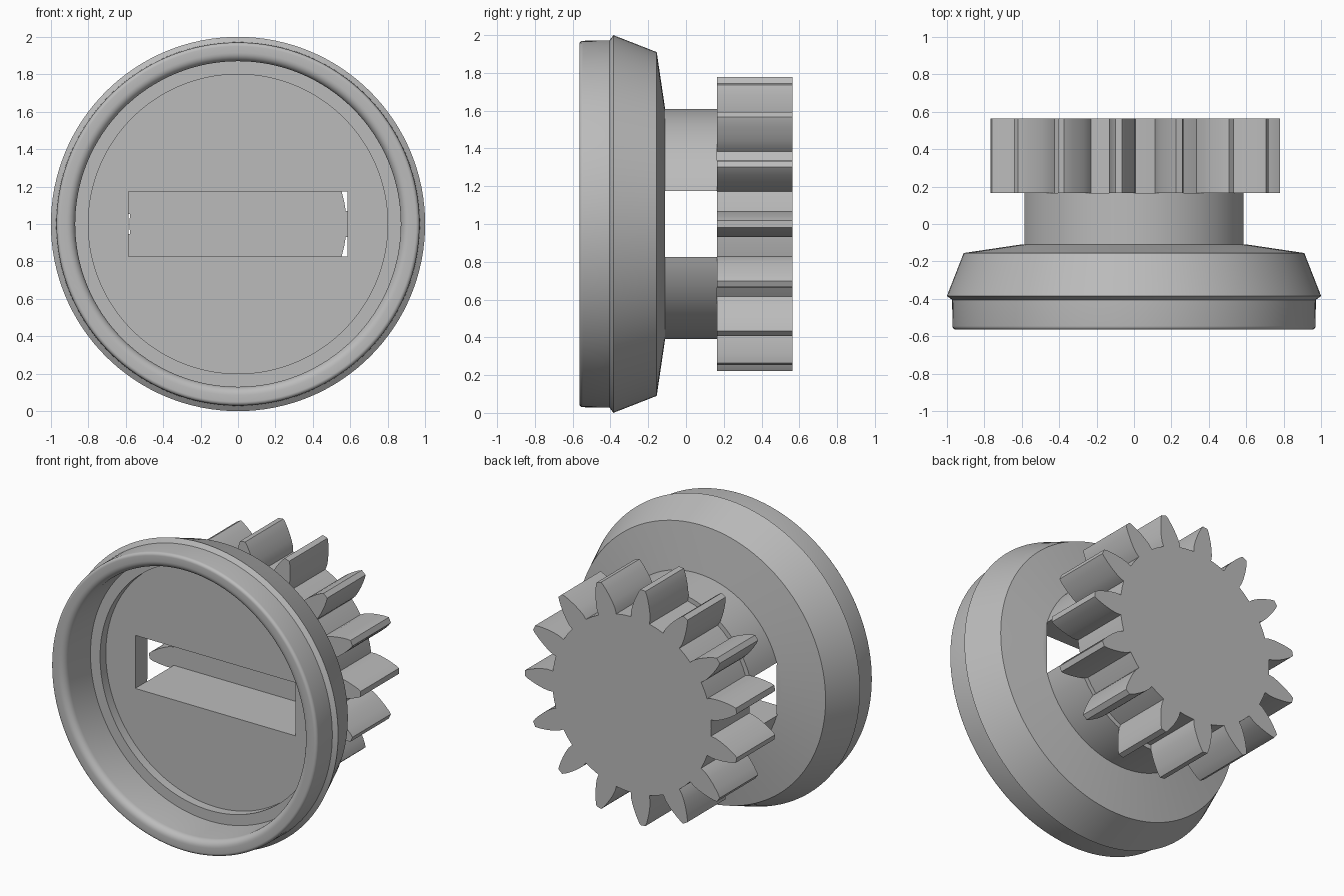
import bpy, bmesh, math
from mathutils import Matrix, Vector

cube = bpy.data.objects.get("Cube")
if cube:
    bpy.data.objects.remove(cube, do_unlink=True)

grey = bpy.data.materials.new("plain grey")
grey.use_nodes = True
grey.diffuse_color = (0.5, 0.5, 0.5, 1)
grey.node_tree.nodes["Principled BSDF"].inputs["Base Color"].default_value = (0.5, 0.5, 0.5, 1)

AXIS_Z = 1.0
SLOT_X, SLOT_Z = 0.585, 0.175
SHAFT_R = 0.61
GEAR_FRONT, GEAR_BACK = 0.165, 0.565


def finish(name, bm):
    bmesh.ops.recalc_face_normals(bm, faces=bm.faces)
    mesh = bpy.data.meshes.new(name)
    bm.to_mesh(mesh)
    bm.free()
    mesh.materials.append(grey)
    obj = bpy.data.objects.new(name, mesh)
    bpy.context.collection.objects.link(obj)
    return obj


def smooth(obj, degrees):
    bpy.ops.object.select_all(action='DESELECT')
    obj.select_set(True)
    bpy.context.view_layer.objects.active = obj
    bpy.ops.object.shade_smooth_by_angle(angle=math.radians(degrees))


def prism(name, outline, y0, y1):
    """Extrude an (x, z) outline around the axis from y0 to y1."""
    bm = bmesh.new()
    face = bm.faces.new([bm.verts.new((x, y0, AXIS_Z + z)) for x, z in outline])
    new = bmesh.ops.extrude_face_region(bm, geom=[face])["geom"]
    bmesh.ops.translate(bm, verts=[v for v in new if isinstance(v, bmesh.types.BMVert)],
                        vec=(0, y1 - y0, 0))
    return finish(name, bm)


def lathe(name, profile, steps):
    """Revolve (radius, y) points around the y direction."""
    bm = bmesh.new()
    verts = [bm.verts.new((r, y, AXIS_Z)) for r, y in profile]
    edges = [bm.edges.new(pair) for pair in zip(verts, verts[1:])]
    bmesh.ops.spin(bm, geom=verts + edges, cent=(0, 0, AXIS_Z), axis=(0, 1, 0),
                   angle=math.tau, steps=steps)
    bmesh.ops.remove_doubles(bm, verts=bm.verts, dist=0.0001)
    return finish(name, bm)


def fillet(cr, cy, radius, start, end, n=6):
    angles = [math.radians(start + (end - start) * i / n) for i in range(n + 1)]
    return [(cr + radius * math.cos(a), cy + radius * math.sin(a)) for a in angles]


# Cap: recessed dish with rounded rim, ridge and sloping back
profile = [(0, -0.235), (0.80, -0.235), (0.80, -0.295), (0.87, -0.295)]
profile += fillet(0.915, -0.52, 0.045, 180, 270)
profile += fillet(0.95, -0.545, 0.02, 270, 360)
profile += [(0.972, -0.405), (1.0, -0.385), (0.91, -0.155),
            (0.62, -0.112), (0.605, -0.11), (0, -0.11)]
cap = lathe("cap", profile, 128)

# Slot through the cap floor
corners = [(-SLOT_X, -SLOT_Z), (SLOT_X, -SLOT_Z), (SLOT_X, SLOT_Z), (-SLOT_X, SLOT_Z)]
cutter = prism("slot_cutter", corners, -0.4, 0.1)
cutter.hide_render = True
cut = cap.modifiers.new("slot", 'BOOLEAN')
cut.object, cut.operation, cut.solver = cutter, 'DIFFERENCE', 'EXACT'
bpy.context.view_layer.objects.active = cap
bpy.ops.object.modifier_apply(modifier=cut.name)
bpy.data.objects.remove(cutter, do_unlink=True)
smooth(cap, 18)

# Shaft: two round segments on either side of the slot
start = math.asin(SLOT_Z / SHAFT_R)
for name, side in (("upper_shaft", 1), ("lower_shaft", -1)):
    arc = [start + (math.pi - 2 * start) * i / 48 for i in range(49)]
    outline = [(SHAFT_R * math.cos(a), side * SHAFT_R * math.sin(a)) for a in arc]
    smooth(prism(name, outline, -0.112, GEAR_FRONT), 20)

# Gear: leaf-shaped teeth around a solid hub
TEETH, ROOT_R = 15, 0.58
flank = [(0.576, 0.068), (0.61, 0.07), (0.65, 0.064), (0.69, 0.054),
         (0.73, 0.041), (0.76, 0.029), (0.78, 0.018)]
tooth = [(r, -w) for r, w in flank] + [(r, w) for r, w in reversed(flank)]
outline = []
for i in range(TEETH):
    turn = Matrix.Rotation(math.tau * i / TEETH, 2)
    outline += [tuple(turn @ Vector(p)) for p in tooth]
    valley = math.tau * (i + 0.5) / TEETH
    outline.append((ROOT_R * math.cos(valley), ROOT_R * math.sin(valley)))
smooth(prism("gear", outline, GEAR_FRONT, GEAR_BACK), 25)
